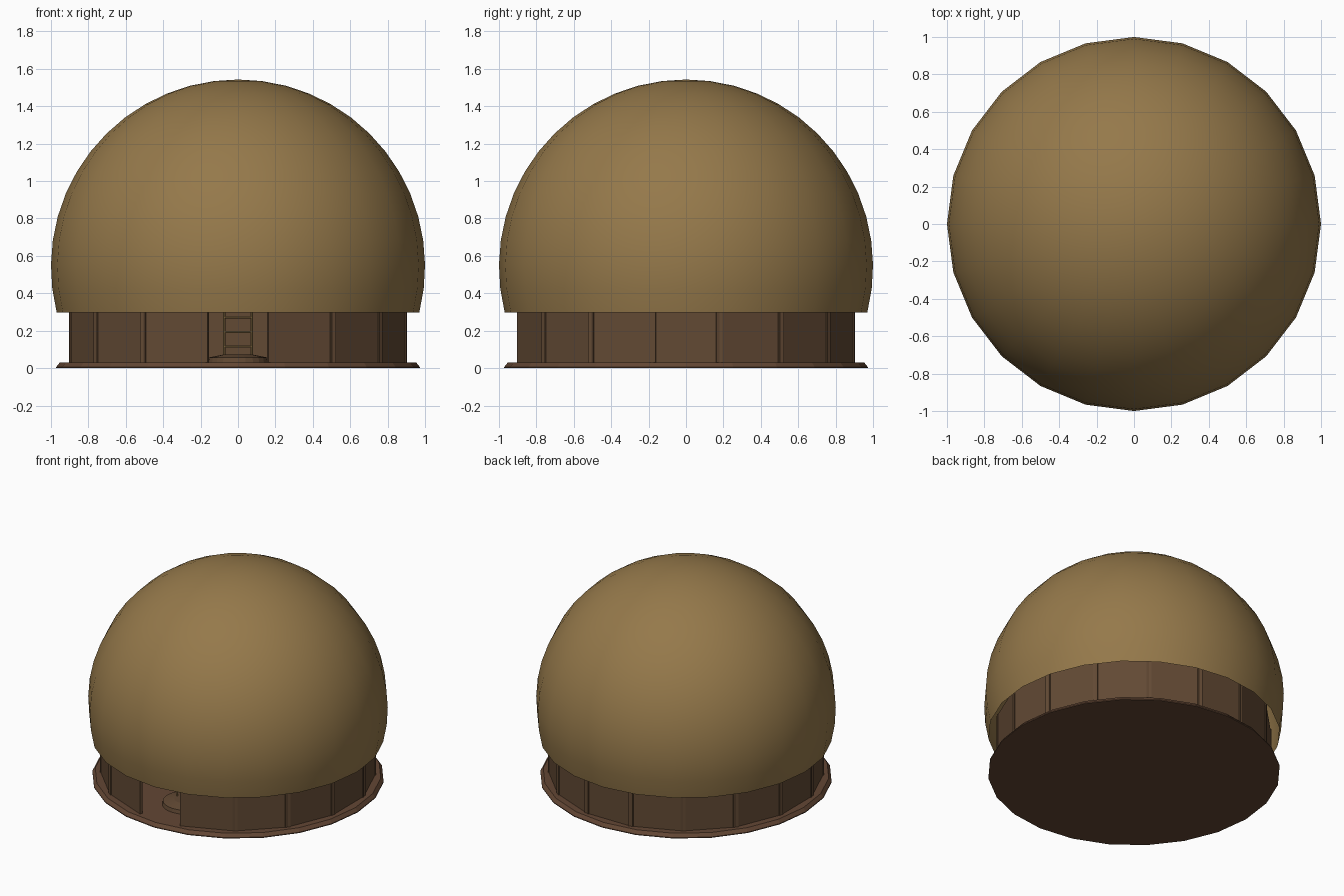
import bpy
import bmesh
from math import sin, cos, pi, radians
from mathutils import Matrix, Vector

cube = bpy.data.objects.get("Cube")
if cube:
    bpy.data.objects.remove(cube, do_unlink=True)


def material(name, rgb):
    m = bpy.data.materials.new(name)
    m.use_nodes = True
    m.diffuse_color = (*rgb, 1)
    m.node_tree.nodes["Principled BSDF"].inputs["Base Color"].default_value = (*rgb, 1)
    return m


tan = material("tan", (0.30, 0.19, 0.069))
brown = material("dark brown", (0.122, 0.067, 0.034))
red_brown = material("red brown", (0.125, 0.062, 0.034))


def finish(name, bm, mat, smooth=False):
    mesh = bpy.data.meshes.new(name)
    bm.to_mesh(mesh)
    bm.free()
    mesh.materials.append(mat)
    obj = bpy.data.objects.new(name, mesh)
    bpy.context.collection.objects.link(obj)
    if smooth:
        for p in mesh.polygons:
            p.use_smooth = True
    return obj


def lathe(name, profile, mat, centre=(0, 0, 0), sides=24, smooth=False):
    """Spin a profile of (radius, height) points about the z axis."""
    bm = bmesh.new()
    verts = [bm.verts.new((r, 0, z)) for r, z in profile]
    edges = [bm.edges.new(pair) for pair in zip(verts, verts[1:])]
    bmesh.ops.spin(bm, geom=verts + edges, cent=(0, 0, 0), axis=(0, 0, 1),
                   angle=2 * pi, steps=sides, use_merge=True)
    bmesh.ops.remove_doubles(bm, verts=bm.verts, dist=0.0005)
    bmesh.ops.recalc_face_normals(bm, faces=bm.faces)
    bmesh.ops.translate(bm, verts=bm.verts, vec=centre)
    return finish(name, bm, mat, smooth)


def box(name, size, centre, mat, turn=0):
    bm = bmesh.new()
    place = (Matrix.Rotation(turn, 4, "Z") @ Matrix.Translation(centre)
             @ Matrix.Diagonal((*size, 1)))
    bmesh.ops.create_cube(bm, size=1, matrix=place)
    return finish(name, bm, mat)


def rod(name, start, end, radius, mat):
    start, end = Vector(start), Vector(end)
    bm = bmesh.new()
    way = end - start
    place = (Matrix.Translation((start + end) / 2)
             @ way.to_track_quat("Z", "Y").to_matrix().to_4x4())
    bmesh.ops.create_cone(bm, cap_ends=True, segments=8, radius1=radius,
                          radius2=radius, depth=way.length, matrix=place)
    return finish(name, bm, mat)


# Round base slab with a bevelled rim
lathe("base_slab", [(0, 0), (0.972, 0), (0.972, 0.006), (0.953, 0.03), (0, 0.03)], red_brown)

# Ring of flat, slightly overlapping wall panels, open at the front
panels = 16
for i in range(1, panels):
    box(f"wall_panel_{i}", (0.39, 0.02, 0.35), (0, -0.887, 0.205), brown,
        turn=2 * pi * i / panels)

# Open dome overhanging the wall
low, steps = -14.25, 14
angles = [radians(low + (90 - low) * i / steps) for i in range(steps + 1)]
lathe("dome", [(cos(a), 0.543 + sin(a)) for a in angles], tan, smooth=True)

# Low plinth inside the doorway
lathe("plinth", [(0, 0.03), (0.16, 0.03), (0.155, 0.057), (0.08, 0.072), (0, 0.072)],
      brown, centre=(0, -0.6, 0))

# Ladder standing on the plinth
for side, x in (("right", -0.073), ("left", 0.073)):
    rod(f"ladder_rail_{side}", (x, -0.6, 0.06), (x, -0.6, 0.5), 0.006, tan)
for i in range(5):
    z = 0.115 + 0.078 * i
    rod(f"ladder_rung_{i + 1}", (-0.073, -0.6, z), (0.073, -0.6, z), 0.006, tan)
